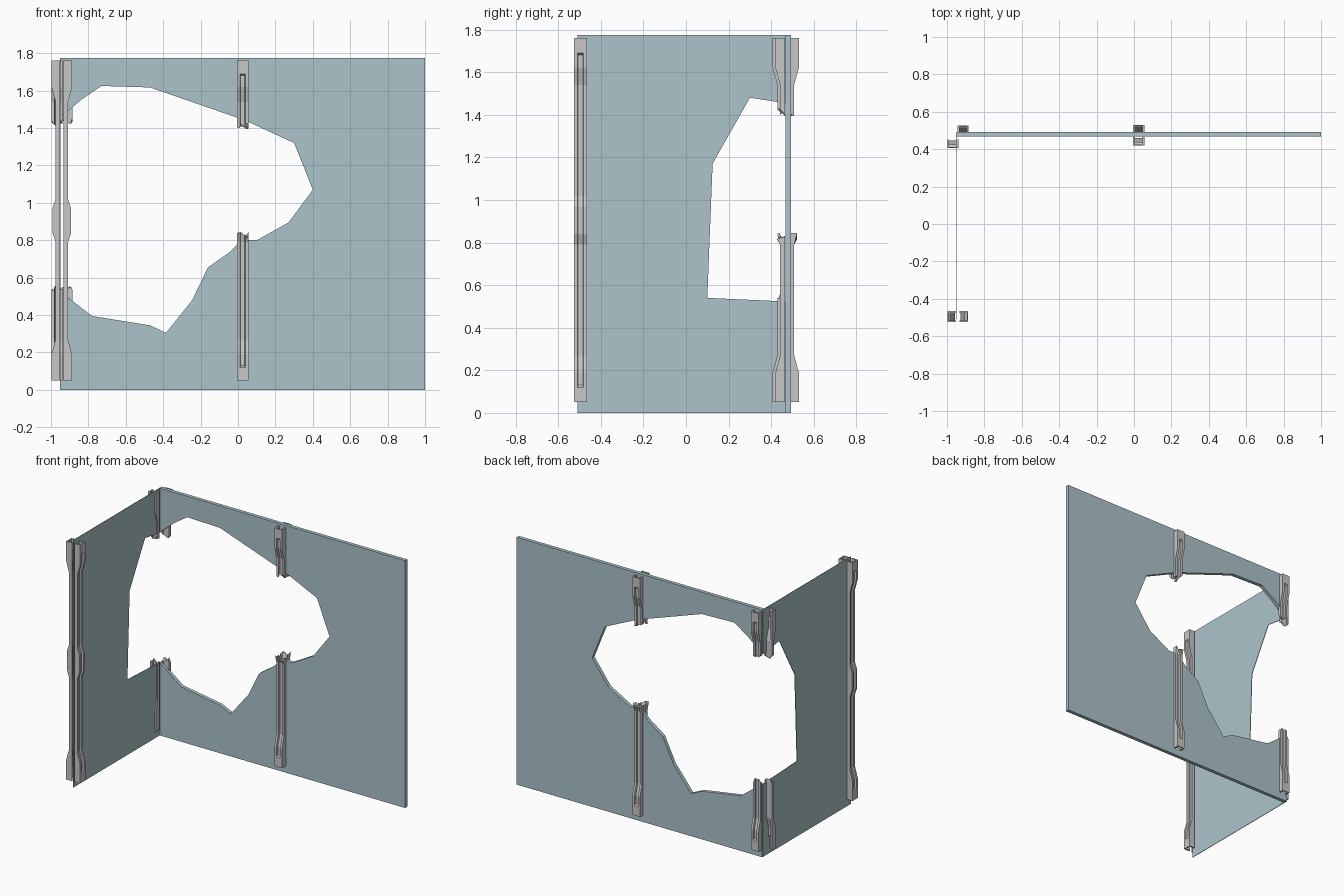
import bpy
import bmesh
import random
from mathutils import Vector

if "Cube" in bpy.data.objects:
    bpy.data.objects.remove(bpy.data.objects["Cube"])
random.seed(4)


def material(name, rgb):
    m = bpy.data.materials.new(name)
    m.use_nodes = True
    m.diffuse_color = (*rgb, 1)
    m.node_tree.nodes["Principled BSDF"].inputs["Base Color"].default_value = (*rgb, 1)
    return m


TEAL = material("pale teal panel", (0.41, 0.55, 0.59))
GREY = material("light grey metal", (0.57, 0.57, 0.57))


def finish(name, bm, mat):
    bmesh.ops.recalc_face_normals(bm, faces=bm.faces)
    mesh = bpy.data.meshes.new(name)
    bm.to_mesh(mesh)
    bm.free()
    mesh.materials.append(mat)
    obj = bpy.data.objects.new(name, mesh)
    bpy.context.collection.objects.link(obj)


def panel(name, outline, place, thickness):
    """Flat broken sheet: an outline placed in space, extruded by a vector."""
    bm = bmesh.new()
    face = bm.faces.new([bm.verts.new(place(a, z)) for a, z in outline])
    new = bmesh.ops.extrude_face_region(bm, geom=[face], use_keep_orig=True)["geom"]
    verts = [g for g in new if isinstance(g, bmesh.types.BMVert)]
    bmesh.ops.translate(bm, verts=verts, vec=thickness)
    bmesh.ops.triangulate(bm, faces=[f for f in bm.faces if len(f.verts) > 4])
    finish(name, bm, mat=TEAL)


# Walls, both torn open at their shared corner
H = 1.775
back_hole = [(-.95, 1.455), (-.91, 1.49), (-.84, 1.55), (-.73, 1.625), (-.47, 1.617),
             (.04, 1.44), (.30, 1.32), (.40, 1.07), (.27, .895), (.10, .80), (.02, .805),
             (-.04, .74), (-.16, .655), (-.245, .48), (-.385, .305), (-.47, .345),
             (-.78, .395), (-.91, .495), (-.95, .525)]
side_hole = [(.487, 1.455), (.43, 1.46), (.30, 1.48), (.125, 1.17), (.10, .54),
             (.43, .525), (.487, .52)]
panel("back_wall", [(-.95, 0), (1, 0), (1, H), (-.95, H)] + back_hole,
      lambda a, z: (a, .467, z), (0, .026, 0))
panel("side_wall", [(.487, 0), (-.51, 0), (-.51, H), (.487, H)] + side_hole,
      lambda a, z: (-.952, a, z), (.004, 0, 0))

# Post stations: height, depth from the wall, groove depth
LOW, TOP = .05, 1.76
STATIONS = [(LOW, .055, 0), (.12, .055, 0), (.13, .055, .012), (.19, .055, .012),
            (.27, .033, .012), (.79, .033, .012), (.84, .05, .012), (.97, .05, .012),
            (1.02, .033, .012), (1.54, .033, .012), (1.62, .055, .012),
            (1.68, .055, .012), (1.69, .055, 0), (TOP, .055, 0)]


def station_at(z):
    for (z0, d0, g0), (z1, d1, g1) in zip(STATIONS, STATIONS[1:]):
        if z0 <= z <= z1:
            t = (z - z0) / (z1 - z0)
            return z, d0 + (d1 - d0) * t, g0 + (g1 - g0) * t


def section(d, g):
    """Open channel with a grooved outer face: half, then mirrored."""
    half = [(.02, d - g - .006), (.02, .01), (.03, .01), (.03, d), (.014, d), (.011, d - g)]
    return half + [(-u, v) for u, v in reversed(half)]


def post(name, x, y, outward, low=LOW, top=TOP):
    out = Vector(outward)
    across = Vector((-out.y, out.x, 0))
    rows = [station_at(low)] + [s for s in STATIONS if low + .02 < s[0] < top - .02]
    rows.append(station_at(top))
    bm = bmesh.new()
    rings = []
    for z, d, g in rows:
        torn = LOW < z < TOP and z in (low, top)
        ring = []
        for u, v in section(d, g):
            jag = random.uniform(-.018, .018) if torn else 0
            ring.append(bm.verts.new(Vector((x, y, z + jag)) + across * u + out * v))
        rings.append(ring)
    for a, b in zip(rings, rings[1:]):
        for i in range(len(a)):
            j = (i + 1) % len(a)
            bm.faces.new((a[i], a[j], b[j], b[i]))
    caps = [bm.faces.new(rings[0]), bm.faces.new(rings[-1])]
    bmesh.ops.triangulate(bm, faces=caps)
    finish(name, bm, GREY)


# Whole pair of posts at the free edge of the side wall
post("front_post_outer", -.942, -.495, (-1, 0, 0))
post("front_post_inner", -.942, -.495, (1, 0, 0))

# Broken pairs at the middle of the back wall and at the corner
for name, x, y, direction, low_end, high_end in (
        ("middle_post_front", .025, .475, -1, .83, 1.41),
        ("middle_post_rear", .025, .475, 1, .83, 1.41),
        ("corner_post_front", -.968, .462, -1, .54, 1.43),
        ("corner_post_rear", -.914, .472, 1, .54, 1.44)):
    post(name + "_lower", x, y, (0, direction, 0), top=low_end)
    post(name + "_upper", x, y, (0, direction, 0), low=high_end)
